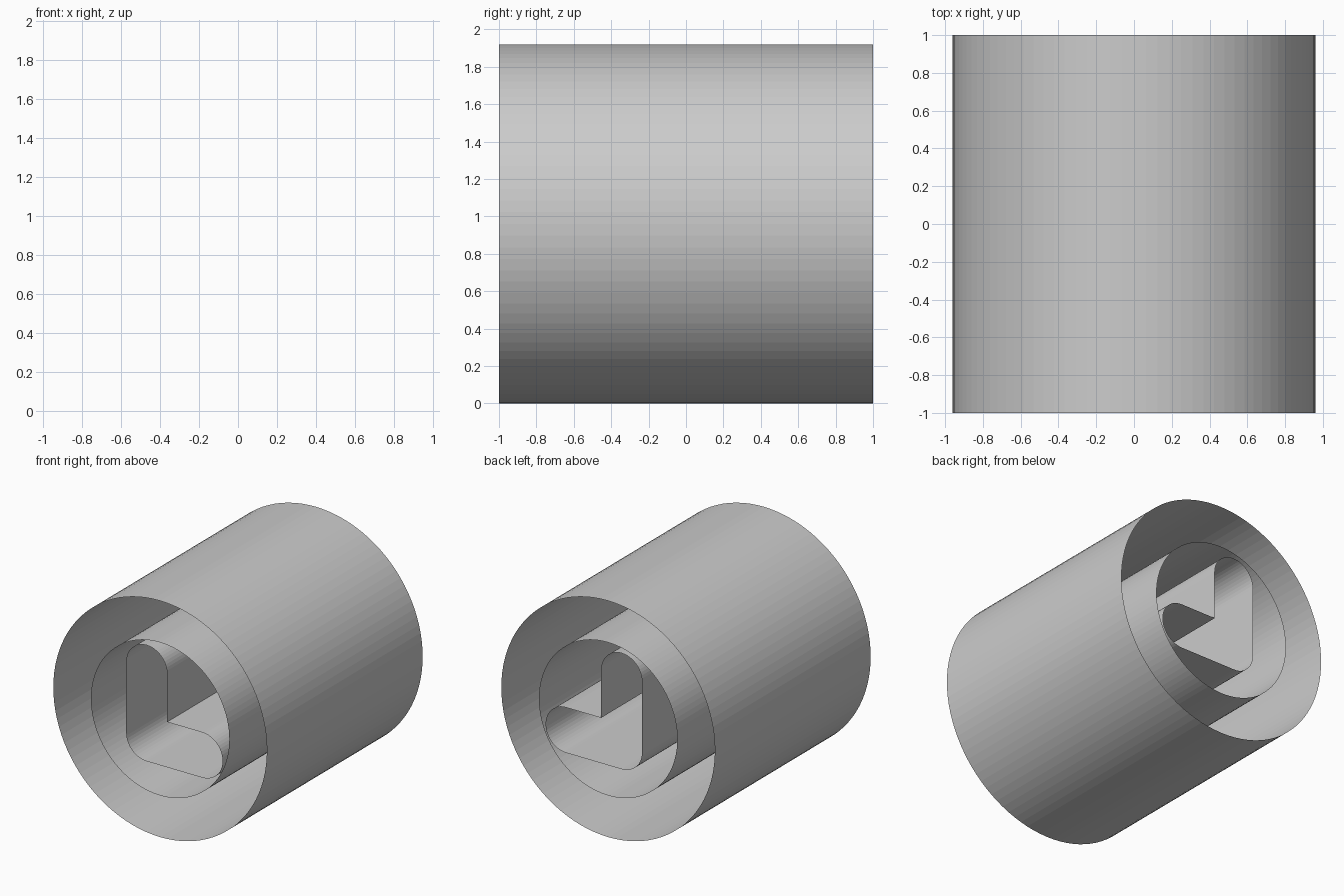
import bpy, bmesh
from math import sin, cos, pi

if "Cube" in bpy.data.objects:
    bpy.data.objects.remove(bpy.data.objects["Cube"])

CZ = 0.96        # height of the dial centre
HALF = 1.0       # half depth along y


def arc(cx, cz, r, start, end, steps):
    """Points on an arc in the xz plane, relative to the dial centre."""
    return [(cx + r * cos(start + (end - start) * i / steps),
             cz + r * sin(start + (end - start) * i / steps))
            for i in range(steps + 1)]


def open_wall(name, outline, outward=True):
    """Sweep a closed outline along y, leaving both ends open."""
    bm = bmesh.new()
    front = [bm.verts.new((x, -HALF, z + CZ)) for x, z in outline]
    back = [bm.verts.new((x, HALF, z + CZ)) for x, z in outline]
    for i in range(len(outline)):
        j = (i + 1) % len(outline)
        quad = [front[i], back[i], back[j], front[j]]
        bm.faces.new(quad if outward else quad[::-1])
    mesh = bpy.data.meshes.new(name)
    bm.to_mesh(mesh)
    bm.free()
    obj = bpy.data.objects.new(name, mesh)
    bpy.context.collection.objects.link(obj)
    return obj


# Dial ring: outer and inner walls
open_wall("outer_wall", arc(0, 0, 0.96, 0, 2 * pi, 96)[:-1])
open_wall("inner_wall", arc(0, 0, 0.622, 0, 2 * pi, 96)[:-1], outward=False)

# Clock hands: L-shaped outline with rounded ends and a rounded elbow
R = 0.184
EX, EZ = -0.121, -0.192      # elbow centre
TOP, RIGHT = 0.383, 0.378    # hand tip centres
hands = [(EX + R, EZ + R)]
hands += arc(EX, TOP, R, 0, pi, 24)
hands += arc(EX, EZ, R, pi, 1.5 * pi, 12)
hands += arc(RIGHT, EZ, R, -pi / 2, pi / 2, 24)
open_wall("clock_hands", hands)
